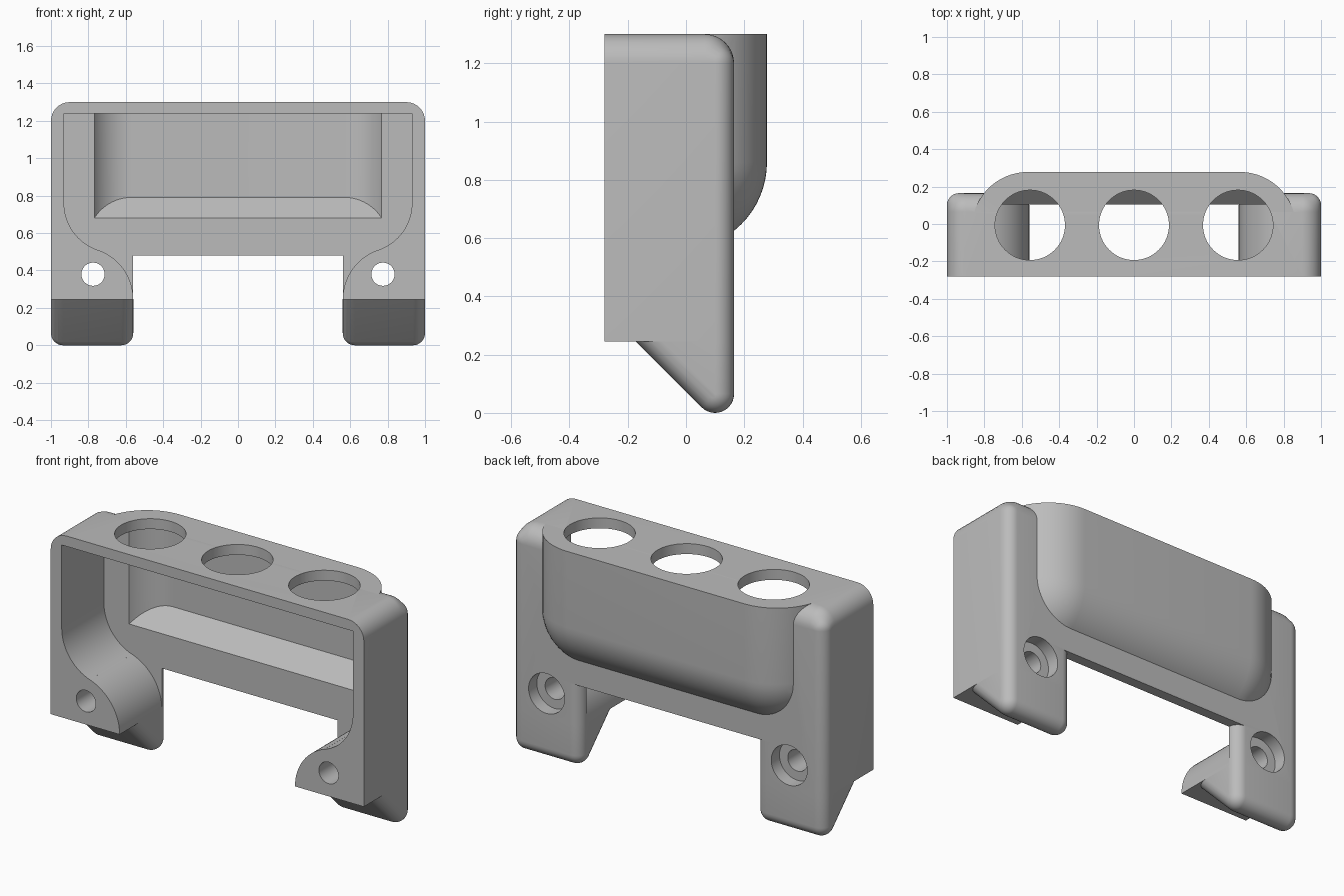
import bpy, bmesh, math
from mathutils import Matrix, Vector

cube = bpy.data.objects.get("Cube")
if cube:
    bpy.data.objects.remove(cube, do_unlink=True)

grey = bpy.data.materials.new("plain grey")
grey.use_nodes = True
colour = (0.5, 0.5, 0.5, 1)
grey.diffuse_color = colour
grey.node_tree.nodes["Principled BSDF"].inputs["Base Color"].default_value = colour


def finish(bm, name):
    bmesh.ops.recalc_face_normals(bm, faces=bm.faces)
    mesh = bpy.data.meshes.new(name)
    bm.to_mesh(mesh)
    bm.free()
    mesh.materials.append(grey)
    obj = bpy.data.objects.new(name, mesh)
    bpy.context.collection.objects.link(obj)
    return obj


def slice_off(bm, point, normal):
    """Remove everything on the normal's side and cap the cut."""
    geom = bm.verts[:] + bm.edges[:] + bm.faces[:]
    bmesh.ops.bisect_plane(bm, geom=geom, plane_co=point, plane_no=normal,
                           clear_outer=True, dist=1e-5)
    bmesh.ops.holes_fill(bm, edges=[e for e in bm.edges if e.is_boundary], sides=0)


def rounded_hull(balls, segments=32):
    """Convex rounded solid wrapped around balls given as (centre, radius)."""
    bm = bmesh.new()
    for centre, radius in balls:
        bmesh.ops.create_uvsphere(bm, u_segments=segments, v_segments=segments // 2,
                                  radius=radius, matrix=Matrix.Translation(centre))
    bmesh.ops.delete(bm, geom=bm.faces[:] + bm.edges[:], context='EDGES_FACES')
    bmesh.ops.convex_hull(bm, input=bm.verts[:])
    loose = [v for v in bm.verts if not v.link_faces]
    bmesh.ops.delete(bm, geom=loose, context='VERTS')
    bmesh.ops.dissolve_limit(bm, angle_limit=math.radians(0.3),
                             verts=bm.verts[:], edges=bm.edges[:])
    return bm


def prism(points, offset):
    """Extrude a closed outline."""
    bm = bmesh.new()
    face = bm.faces.new([bm.verts.new(p) for p in points])
    moved = bmesh.ops.extrude_face_region(bm, geom=[face])["geom"]
    verts = [g for g in moved if isinstance(g, bmesh.types.BMVert)]
    bmesh.ops.translate(bm, verts=verts, vec=offset)
    return bm


def arc(cx, cy, radius, start, end, steps=16):
    angles = [math.radians(start + (end - start) * i / steps) for i in range(steps + 1)]
    return [(cx + radius * math.cos(a), cy + radius * math.sin(a)) for a in angles]


def mirrored(half):
    return half + [(-x, v) for x, v in reversed(half)]


def cylinder(centre, radius, depth, along_y=False):
    bm = bmesh.new()
    turn = Matrix.Rotation(math.pi / 2, 4, 'X') if along_y else Matrix()
    bmesh.ops.create_cone(bm, cap_ends=True, segments=64, radius1=radius, radius2=radius,
                          depth=depth, matrix=Matrix.Translation(centre) @ turn)
    return bm


def combine(target, bm, operation, name):
    tool = finish(bm, name)
    tool.hide_render = True
    mod = target.modifiers.new(name, 'BOOLEAN')
    mod.operation = operation
    mod.solver = 'EXACT'
    mod.object = tool
    bpy.context.view_layer.objects.active = target
    bpy.ops.object.modifier_apply(modifier=name)
    bpy.data.objects.remove(tool, do_unlink=True)


FRONT, BACK, TOP, STEP = -0.28, 0.165, 1.3, 0.245
WALL, LEG, EDGE = 0.105, 0.56, 0.065

# Outer shell with rounded back edges and larger top corners
balls = []
for s in (-1, 1):
    for y in (-0.5, BACK - EDGE):
        for z in (0, 1.2):
            balls.append(((s * (1 - EDGE), y, z), EDGE))
    for y in (-0.5, BACK - 0.1):
        balls.append(((s * 0.9, y, 1.2), 0.1))
bm = rounded_hull(balls)
slice_off(bm, (0, FRONT, 0), (0, -1, 0))
slice_off(bm, (0, 0, STEP), (0, 0, -1))
body = finish(bm, "holder_body")

# Rounded bulge on the back
bm = rounded_hull([((s * 0.567, -0.022, z), 0.3) for s in (-1, 1) for z in (0.86, 1.7)], 64)
slice_off(bm, (0, 0, TOP), (0, 0, 1))
slice_off(bm, (0, 0.02, 0), (0, -1, 0))
combine(body, bm, 'UNION', "back_bulge")

# Main cavity with S-shaped lower sides
half = [(0.93, 1.24)] + arc(0.666, 0.76, 0.264, 0, -71.3) + arc(0.84, STEP, 0.28, 108.7, 180)
half.append((LEG, 0.1))
bm = prism([(x, -0.5, z) for x, z in mirrored(half)], (0, 0.5 + WALL, 0))
combine(body, bm, 'DIFFERENCE', "main_cavity")

# Pocket inside the bulge with a sloped floor
half = arc(0.567, -0.022, 0.238, 20, 90)
bm = prism([(x, y, 0.4) for x, y in mirrored(half)], (0, 0, 0.84))
slice_off(bm, (0, WALL, 0.68), Vector((0, 1, -1)).normalized())
combine(body, bm, 'DIFFERENCE', "bulge_pocket")

# Opening between the legs, with rounded back edges
half = [(LEG, 0)] + arc(LEG + EDGE, BACK - EDGE, EDGE, 180, 90, 8) + [(LEG + EDGE, 0.3)]
bm = prism([(x, y, 0.1) for x, y in mirrored(half)], (0, 0, 0.38))
combine(body, bm, 'DIFFERENCE', "leg_opening")

# Round holes in the top
for x in (-0.556, 0, 0.556):
    combine(body, cylinder((x, -0.006, TOP), 0.187, 0.3), 'DIFFERENCE', "top_hole")

# Countersunk fixing holes
for x in (-0.775, 0.775):
    combine(body, cylinder((x, 0, 0.38), 0.062, 1, True), 'DIFFERENCE', "screw_hole")
    combine(body, cylinder((x, BACK, 0.38), 0.115, 0.15, True), 'DIFFERENCE', "screw_recess")

# Wedge-shaped feet below the body
parts = [body]
for s, name in ((-1, "right_foot"), (1, "left_foot")):
    bm = rounded_hull([((s * x, y, z), EDGE)
                       for x in (LEG + EDGE, 1 - EDGE)
                       for y, z in ((0.1, EDGE), (0.1, 0.5), (-0.335, 0.5))])
    slice_off(bm, (0, 0, STEP), (0, 0, 1))
    parts.append(finish(bm, name))

for obj in parts:
    bpy.ops.object.select_all(action='DESELECT')
    obj.select_set(True)
    bpy.context.view_layer.objects.active = obj
    bpy.ops.object.shade_smooth_by_angle(angle=math.radians(25))
